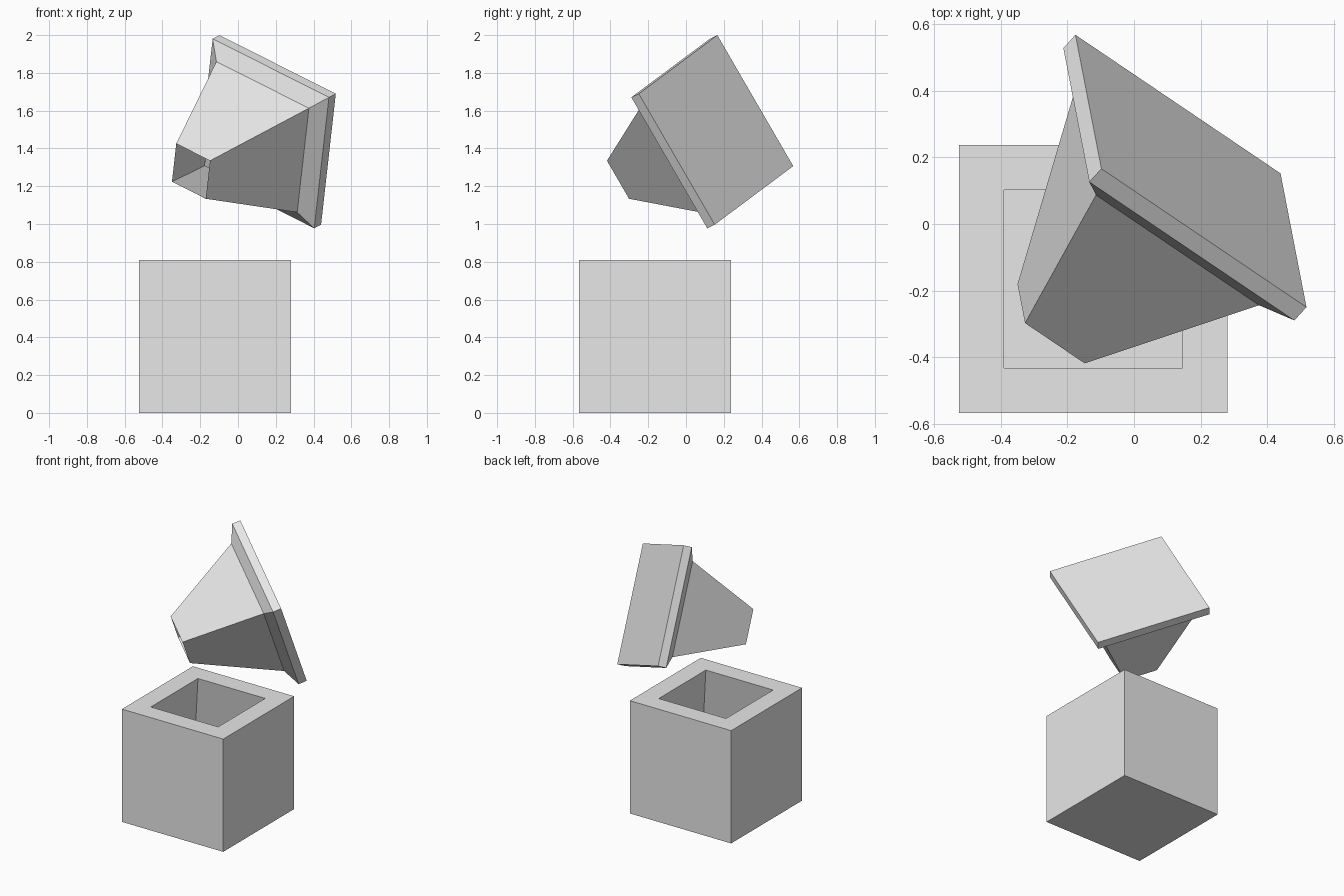
import bpy, bmesh
from mathutils import Matrix, Vector

cube = bpy.data.objects.get("Cube")
if cube:
    bpy.data.objects.remove(cube, do_unlink=True)

grey = bpy.data.materials.new("plain_grey")
grey.use_nodes = True
grey.diffuse_color = (0.8, 0.8, 0.8, 1)
grey.node_tree.nodes["Principled BSDF"].inputs["Base Color"].default_value = (0.8, 0.8, 0.8, 1)


def square_loft(name, rings, cap_end, matrix):
    """Join square rings, given as (half width, height), into one flat-faced part."""
    bm = bmesh.new()
    loops = []
    for h, z in rings:
        loops.append([bm.verts.new((sx * h, sy * h, z))
                      for sx, sy in ((-1, -1), (1, -1), (1, 1), (-1, 1))])
    for a, b in zip(loops, loops[1:]):
        for i in range(4):
            j = (i + 1) % 4
            bm.faces.new((a[i], a[j], b[j], b[i]))
    bm.faces.new(loops[0])
    if cap_end:
        bm.faces.new(loops[-1])
    bmesh.ops.recalc_face_normals(bm, faces=bm.faces)
    mesh = bpy.data.meshes.new(name)
    bm.to_mesh(mesh)
    bm.free()
    mesh.materials.append(grey)
    obj = bpy.data.objects.new(name, mesh)
    obj.matrix_world = matrix
    bpy.context.collection.objects.link(obj)
    return obj


# Box with a square mouth and a cavity that widens towards its floor
square_loft("box", [(0.4025, 0), (0.4025, 0.81), (0.2675, 0.81), (0.398, 0.005)],
            True, Matrix.Translation((-0.1225, -0.165, 0)))

# Tilted lid: flat plate, chamfered lip and a hollow tapering spout, open at the tip
u = Vector((0.764, -0.516, -0.385)).normalized()
n = u.cross(Vector((-0.1, 0.503, -0.863))).normalized()
v = n.cross(u)
tilt = Matrix((u, v, n)).transposed().to_4x4()
square_loft("lid", [(0.4025, 0), (0.4025, -0.057), (0.32, -0.112), (0.117, -0.659)],
            False, Matrix.Translation((0.171, 0.159, 1.498)) @ tilt)
